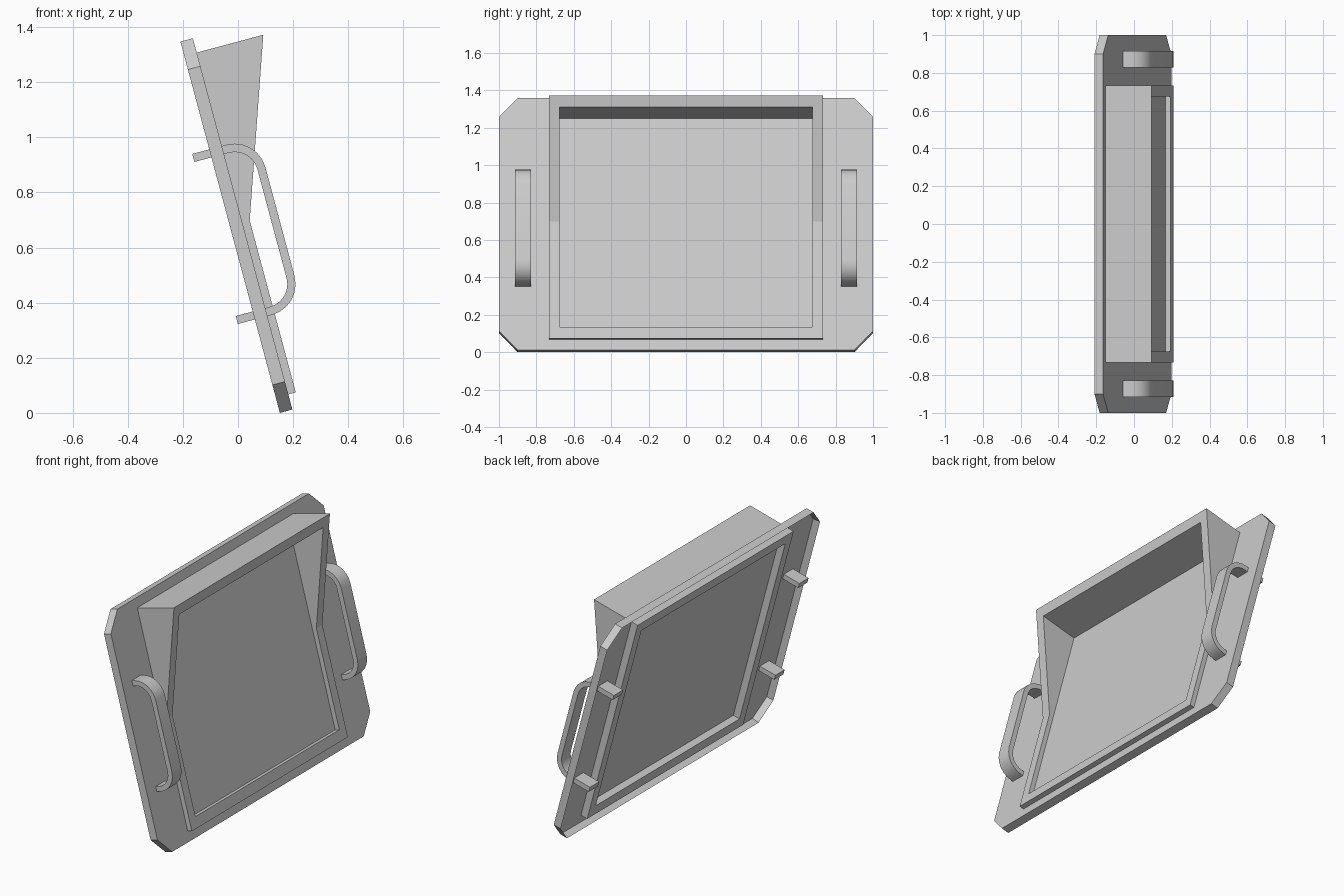
import bpy, bmesh, math
from mathutils import Matrix, Vector

if "Cube" in bpy.data.objects:
    bpy.data.objects.remove(bpy.data.objects["Cube"], do_unlink=True)

# One plain grey for everything
grey = bpy.data.materials.new("plain_grey")
grey.use_nodes = True
COLOUR = (0.6, 0.6, 0.6, 1)
grey.diffuse_color = COLOUR
grey.node_tree.nodes["Principled BSDF"].inputs["Base Color"].default_value = COLOUR

# Parts are made upright (x = out of the panel, z = up along it), then leaned back
LEAN = Matrix.Translation((0.152, 0, 0)) @ Matrix.Rotation(math.radians(-15), 4, "Y")
LENGTH, DEPTH, SKIN = 1.395, 0.047, 0.005


def add_object(name, bm):
    bmesh.ops.recalc_face_normals(bm, faces=bm.faces)
    bm.transform(LEAN)
    mesh = bpy.data.meshes.new(name)
    bm.to_mesh(mesh)
    bm.free()
    mesh.materials.append(grey)
    obj = bpy.data.objects.new(name, mesh)
    bpy.context.collection.objects.link(obj)
    return obj


def prism(points, sweep):
    """Closed outline swept along a vector; returns the mesh and its start face."""
    bm = bmesh.new()
    start = bm.faces.new([bm.verts.new(p) for p in points])
    copy = bmesh.ops.extrude_face_region(bm, geom=[start], use_keep_orig=True)
    moved = [v for v in copy["geom"] if isinstance(v, bmesh.types.BMVert)]
    bmesh.ops.translate(bm, verts=moved, vec=sweep)
    bmesh.ops.recalc_face_normals(bm, faces=bm.faces)
    return bm, start


def side_prism(name, profile, half_width, centre=0):
    """Side profile (x, z) swept across y."""
    points = [(x, centre - half_width, z) for x, z in profile]
    return add_object(name, prism(points, Vector((0, 2 * half_width, 0)))[0])


# Backing plate: octagonal tray, hollow from behind
C = 0.105
half = [(0.9, 0), (1, C), (1, LENGTH - C), (0.9, LENGTH)]
outline = half + [(-y, z) for y, z in reversed(half)]
bm, back = prism([(0, y, z) for y, z in outline], Vector((DEPTH, 0, 0)))
bmesh.ops.inset_region(bm, faces=[back], thickness=SKIN, use_even_offset=True)
bmesh.ops.translate(bm, verts=back.verts, vec=(DEPTH - SKIN, 0, 0))
add_object("backing_plate", bm)

# Hooded frame: flaring side profile with a rectangular opening cut through
hood = [(0, 0.057), (0.075, 0.057), (0.075, 0.703), (0.297, 1.341), (0, 1.341)]
frame = side_prism("hooded_frame", hood, 0.733)
opening = [(-0.1, 0.12), (0.5, 0.12), (0.5, 1.282), (-0.1, 1.282)]
cutter = side_prism("opening_cutter", opening, 0.676)
cutter.hide_render = True
cut = frame.modifiers.new("opening", "BOOLEAN")
cut.operation = "DIFFERENCE"
cut.solver = "EXACT"
cut.object = cutter
bpy.context.view_layer.objects.active = frame
bpy.ops.object.modifier_apply(modifier=cut.name)
bpy.data.objects.remove(cutter, do_unlink=True)

# Handles: flat bars with rounded corners, their ends poking out behind
LOW, HIGH, OUT, RADIUS, BAR, STEPS = 0.366, 0.975, 0.165, 0.1, 0.015, 6


def handle_path(offset):
    """Bar edge at a distance outside (+) or inside (-) the centre line."""
    r = RADIUS + offset
    path = [(-0.064, LOW - offset)]
    for centre, first in ((LOW + RADIUS, -90), (HIGH - RADIUS, 0)):
        for i in range(STEPS + 1):
            a = math.radians(first + 90 * i / STEPS)
            path.append((OUT - RADIUS + r * math.cos(a), centre + r * math.sin(a)))
    return path + [(-0.064, HIGH + offset)]


handle_profile = handle_path(BAR) + handle_path(-BAR)[::-1]
for name, y in (("handle_back", 0.872), ("handle_front", -0.872)):
    handle = side_prism(name, handle_profile, 0.043, y)
    bpy.ops.object.select_all(action="DESELECT")
    handle.select_set(True)
    bpy.context.view_layer.objects.active = handle
    bpy.ops.object.shade_smooth_by_angle(angle=math.radians(30))
